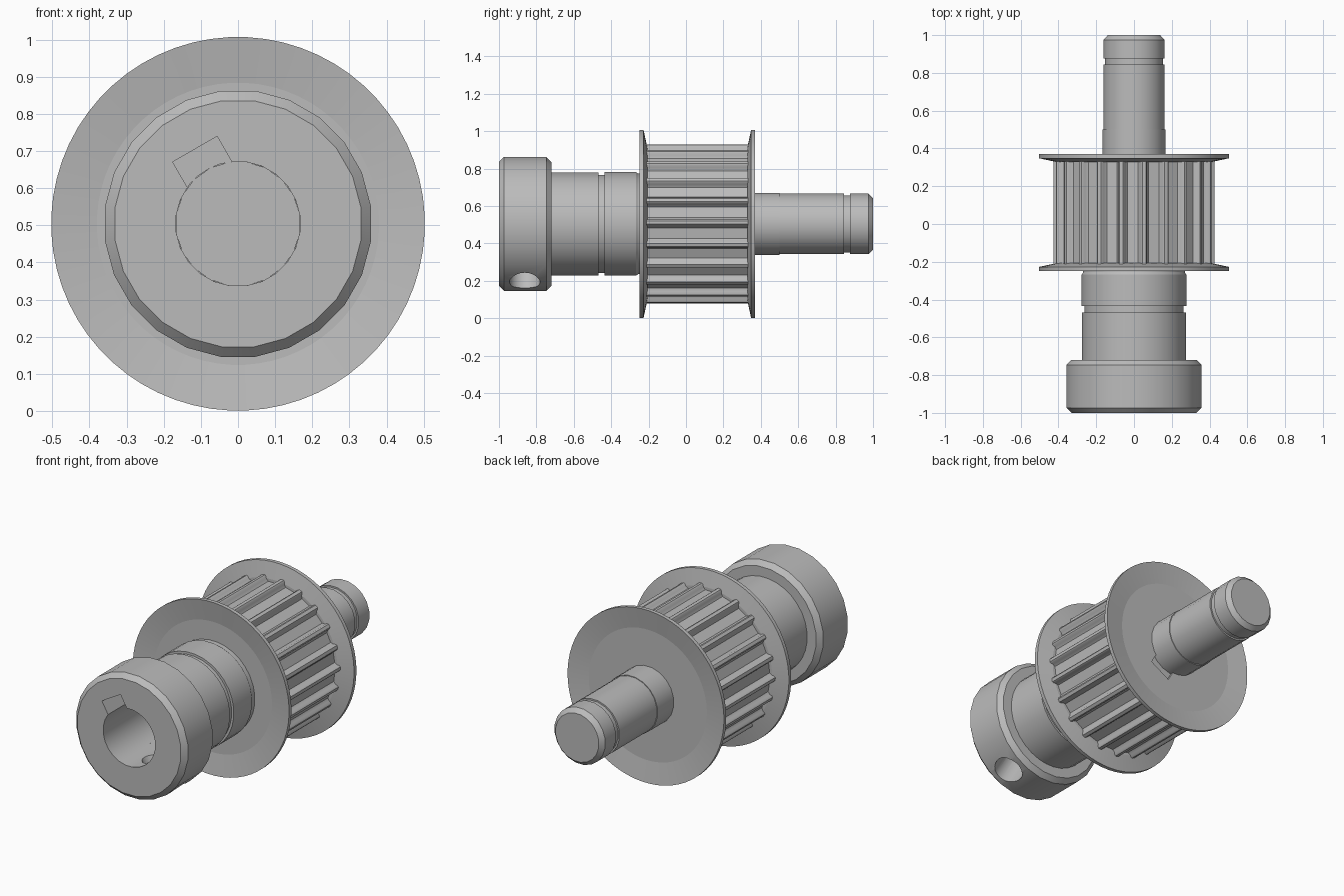
import bpy, bmesh, math
from mathutils import Vector, Matrix

if "Cube" in bpy.data.objects:
    bpy.data.objects.remove(bpy.data.objects["Cube"])

AXIS_Z = 0.504
steel = bpy.data.materials.new("grey steel")
steel.use_nodes = True
GREY = (0.5, 0.5, 0.5, 1)
steel.diffuse_color = GREY
steel.node_tree.nodes["Principled BSDF"].inputs["Base Color"].default_value = GREY


def finish(name, bm):
    bmesh.ops.recalc_face_normals(bm, faces=bm.faces)
    mesh = bpy.data.meshes.new(name)
    bm.to_mesh(mesh)
    bm.free()
    mesh.materials.append(steel)
    ob = bpy.data.objects.new(name, mesh)
    ob.location.z = AXIS_Z
    bpy.context.collection.objects.link(ob)
    return ob


def smooth(ob, degrees=25):
    bpy.ops.object.select_all(action='DESELECT')
    ob.select_set(True)
    bpy.context.view_layer.objects.active = ob
    bpy.ops.object.shade_smooth_by_angle(angle=math.radians(degrees))


def lathe(name, profile, sides):
    """Spin a closed loop of (y, radius) points round the long axis."""
    bm = bmesh.new()
    rings = []
    for y, r in profile:
        if r == 0:
            rings.append([bm.verts.new((0, y, 0))] * sides)
        else:
            rings.append([bm.verts.new((r * math.cos(a), y, r * math.sin(a)))
                          for a in (math.tau * (i + 0.5) / sides for i in range(sides))])
    for a, b in zip(rings, rings[1:] + rings[:1]):
        for i in range(sides):
            j = (i + 1) % sides
            corners = list(dict.fromkeys((a[i], a[j], b[j], b[i])))
            if len(corners) > 2:
                bm.faces.new(corners)
    return finish(name, bm)


def cut(ob, cutter):
    mod = ob.modifiers.new("cut", 'BOOLEAN')
    mod.object = cutter
    mod.solver = 'EXACT'
    bpy.ops.object.select_all(action='DESELECT')
    bpy.context.view_layer.objects.active = ob
    ob.select_set(True)
    bpy.ops.object.modifier_apply(modifier=mod.name)
    bpy.data.objects.remove(cutter)


def slot_cutter(angle, y0, y1, reach=0.232, width=0.138):
    """Box from the axis outwards at an angle, for a keyway."""
    bm = bmesh.new()
    bmesh.ops.create_cube(bm, size=1)
    bmesh.ops.scale(bm, vec=(reach, y1 - y0, width), verts=bm.verts)
    bmesh.ops.translate(bm, vec=(reach / 2, (y0 + y1) / 2, 0), verts=bm.verts)
    bmesh.ops.rotate(bm, cent=(0, 0, 0), matrix=Matrix.Rotation(-angle, 3, 'Y'), verts=bm.verts)
    ob = finish("slot_cutter", bm)
    ob.hide_render = True
    return ob


def hole_cutter(angle, y, radius):
    """Radial cylinder from the axis outwards."""
    bm = bmesh.new()
    bmesh.ops.create_cone(bm, cap_ends=True, segments=24, radius1=radius, radius2=radius, depth=0.5)
    out = Vector((math.cos(angle), 0, math.sin(angle)))
    bmesh.ops.rotate(bm, cent=(0, 0, 0), matrix=out.to_track_quat('Z', 'Y').to_matrix(), verts=bm.verts)
    bmesh.ops.translate(bm, vec=out * 0.25 + Vector((0, y, 0)), verts=bm.verts)
    ob = finish("hole_cutter", bm)
    ob.hide_render = True
    return ob


KEY = math.radians(120)
SCREW = math.radians(-60)
BORE = 0.168
FLOOR = -0.45

# Clamping collar with chamfered edges, keyway and set-screw hole
collar = lathe("collar", [(-1, BORE), (-1, 0.334), (-0.973, 0.361), (-0.747, 0.361),
                          (-0.72, 0.334), (-0.72, BORE)], 24)
cut(collar, slot_cutter(KEY, -1.1, -0.6))
cut(collar, hole_cutter(SCREW, -0.862, 0.082))
smooth(collar)

# Hub sleeve with retaining groove
hub = lathe("hub_sleeve", [(-0.72, BORE), (-0.72, 0.276), (-0.468, 0.276), (-0.468, 0.264),
                           (-0.435, 0.264), (-0.435, 0.278), (-0.268, 0.278), (-0.255, 0.27),
                           (-0.2, 0.27), (-0.2, BORE)], 32)
cut(hub, slot_cutter(KEY, -0.8, FLOOR))
smooth(hub)

# Toothed pulley: flat valleys and narrow rounded ridges
TEETH = 22
VALLEY, TIP = 0.394, 0.427
ridge = [(-0.028, VALLEY), (-0.018, 0.408), (-0.016, 0.42), (-0.009, TIP),
         (0.009, TIP), (0.016, 0.42), (0.018, 0.408), (0.028, VALLEY)]
bm = bmesh.new()
outline = []
for t in range(TEETH):
    turn = math.tau * t / TEETH + math.radians(1)
    for side, r in ridge:
        a = turn + side / r
        outline.append(bm.verts.new((r * math.cos(a), -0.215, r * math.sin(a))))
base = bm.faces.new(outline)
grown = bmesh.ops.extrude_face_region(bm, geom=[base])["geom"]
bmesh.ops.translate(bm, vec=(0, 0.55, 0), verts=[v for v in grown if isinstance(v, bmesh.types.BMVert)])
pulley = finish("toothed_pulley", bm)
smooth(pulley, 40)


# Two dished flanges, flaring away from the pulley
def flange(name, inner, out):
    ob = lathe(name, [(inner, 0.1), (inner, 0.41), (inner + out * 0.02, 0.503),
                      (inner + out * 0.042, 0.503), (inner + out * 0.023, 0.38),
                      (inner + out * 0.023, 0.1)], 64)
    return ob


front_flange = flange("front_flange", -0.207, -1)
rear_flange = flange("rear_flange", 0.328, 1)
cut(rear_flange, slot_cutter(SCREW, 0.3, 0.5, 0.215))
smooth(front_flange, 6)
smooth(rear_flange, 6)

# Shaft with stepped seat, snap-ring groove and chamfered tip
shaft = lathe("shaft", [(FLOOR, 0), (FLOOR, BORE), (0.5, BORE), (0.5, 0.164), (0.845, 0.164),
                        (0.845, 0.155), (0.877, 0.155), (0.877, 0.164), (0.975, 0.164),
                        (1, 0.14), (1, 0)], 20)
smooth(shaft)
